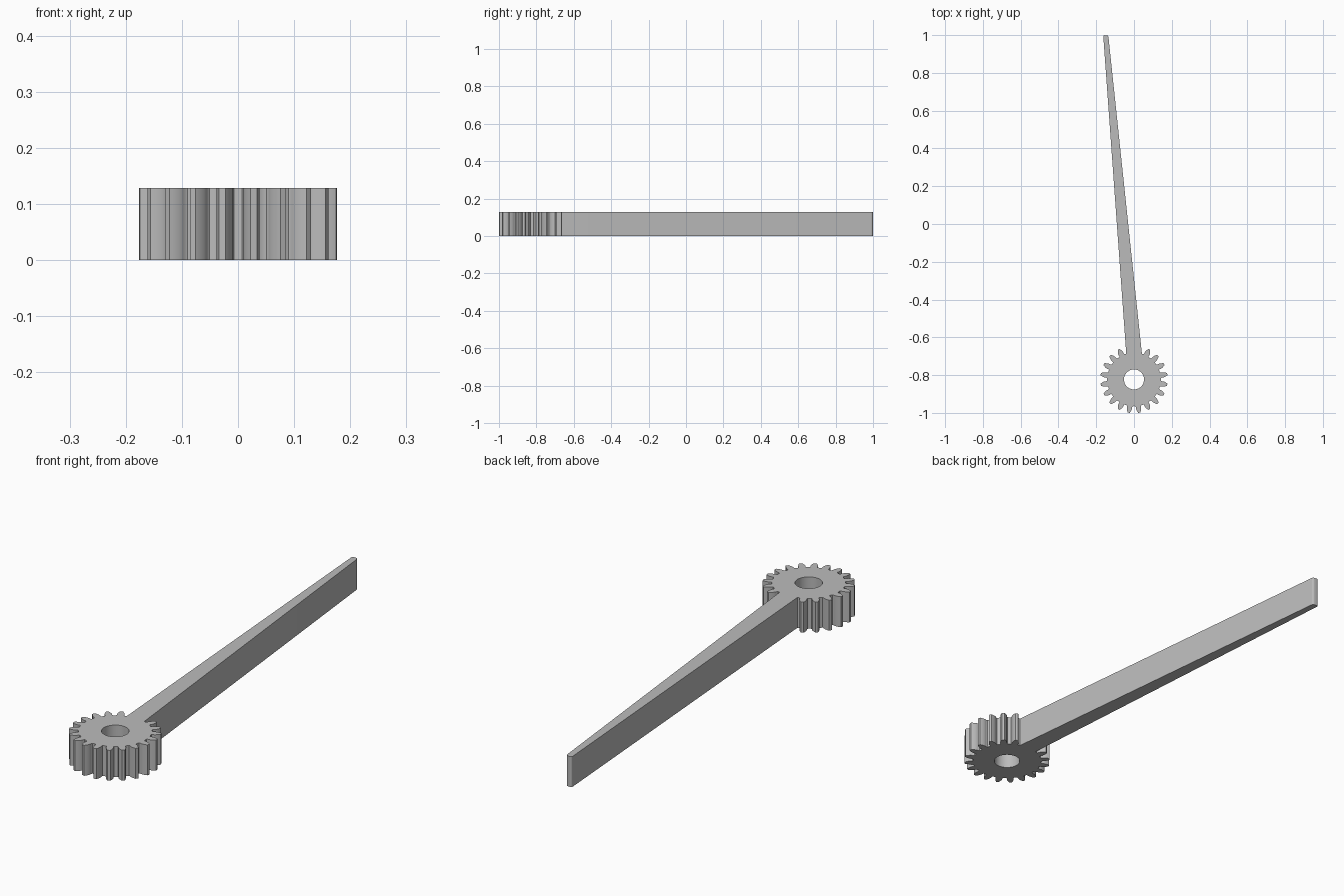
import bpy
import bmesh
from math import sin, cos, tan, pi, sqrt, acos
from mathutils import Vector

cube = bpy.data.objects.get("Cube")
if cube:
    bpy.data.objects.remove(cube, do_unlink=True)

HEIGHT = 0.129
CENTRE = Vector((0, -0.823))
TEETH = 20
MODULE = 0.0162
TIP_R = MODULE * (TEETH / 2 + 1)
ROOT_R = MODULE * (TEETH / 2 - 1.25)
BASE_R = MODULE * TEETH / 2 * cos(pi / 9)
HOLE_R = 0.053
PITCH = 2 * pi / TEETH


def polar(radius, angle):
    """Point around the gear centre, angle clockwise from +y."""
    return CENTRE + Vector((sin(angle), cos(angle))) * radius


def involute(radius):
    a = acos(min(1, BASE_R / radius))
    return tan(a) - a


BASE_HALF = PITCH / 4 + tan(pi / 9) - pi / 9


def tooth(mid):
    """Involute tooth outline with a short root land on both sides."""
    flank = [(ROOT_R, PITCH / 2 - 0.02), (ROOT_R + 0.001, BASE_HALF + 0.012),
             (ROOT_R + 0.004, BASE_HALF)]
    for i in range(7):
        r = BASE_R + (TIP_R - BASE_R) * i / 6
        flank.append((r, BASE_HALF - involute(r)))
    rising = [polar(r, mid - a) for r, a in flank]
    falling = [polar(r, mid + a) for r, a in reversed(flank)]
    return rising + [polar(TIP_R, mid)] + falling


def rounded(prev, corner, nxt, size, steps=6):
    """Quadratic rounding of one corner."""
    a = corner + (prev - corner).normalized() * size
    b = corner + (nxt - corner).normalized() * size
    ts = [i / steps for i in range(steps + 1)]
    return [a * (1 - t) ** 2 + corner * 2 * t * (1 - t) + b * t * t for t in ts]


# Gear teeth, leaving out the two where the arm joins
outline = []
for k in range(1, TEETH - 1):
    outline += tooth((k + 0.5) * PITCH)

# Tapered arm, from its left root round the tip to its right root
root_l, root_r = Vector((-0.041, -0.688)), Vector((0.042, -0.688))
tip_l, tip_r = Vector((-0.163, 1.0)), Vector((-0.136, 0.998))
outline += [root_l]
outline += rounded(root_l, tip_l, tip_r, 0.009)
outline += rounded(tip_l, tip_r, root_r, 0.009)
outline += [root_r]

# Shaft hole
hole = [polar(HOLE_R, 2 * pi * i / 64) for i in range(64)]

# Extruded flat profile
curve = bpy.data.curves.new("profile", "CURVE")
curve.dimensions = "2D"
curve.fill_mode = "BOTH"
curve.extrude = HEIGHT / 2
for loop in (outline, hole):
    spline = curve.splines.new("POLY")
    spline.points.add(len(loop) - 1)
    for point, co in zip(spline.points, loop):
        point.co = (co.x, co.y, 0, 1)
    spline.use_cyclic_u = True
profile = bpy.data.objects.new("profile", curve)
bpy.context.collection.objects.link(profile)
bpy.context.view_layer.update()
graph = bpy.context.evaluated_depsgraph_get()
mesh = bpy.data.meshes.new_from_object(profile.evaluated_get(graph))
bpy.data.objects.remove(profile, do_unlink=True)

# Weld the caps to the walls and stand the part on the floor
bm = bmesh.new()
bm.from_mesh(mesh)
bmesh.ops.remove_doubles(bm, verts=bm.verts, dist=0.00005)
bmesh.ops.translate(bm, verts=bm.verts, vec=(0, 0, HEIGHT / 2))
bmesh.ops.recalc_face_normals(bm, faces=bm.faces)
bm.to_mesh(mesh)
bm.free()

# Plain grey material
grey = bpy.data.materials.new("grey")
grey.use_nodes = True
colour = (0.5, 0.5, 0.5, 1)
grey.diffuse_color = colour
grey.node_tree.nodes["Principled BSDF"].inputs["Base Color"].default_value = colour
mesh.materials.clear()
mesh.materials.append(grey)

gear_arm = bpy.data.objects.new("gear_with_arm", mesh)
bpy.context.collection.objects.link(gear_arm)
bpy.ops.object.select_all(action="DESELECT")
gear_arm.select_set(True)
bpy.context.view_layer.objects.active = gear_arm
bpy.ops.object.shade_smooth_by_angle(angle=pi / 6)
